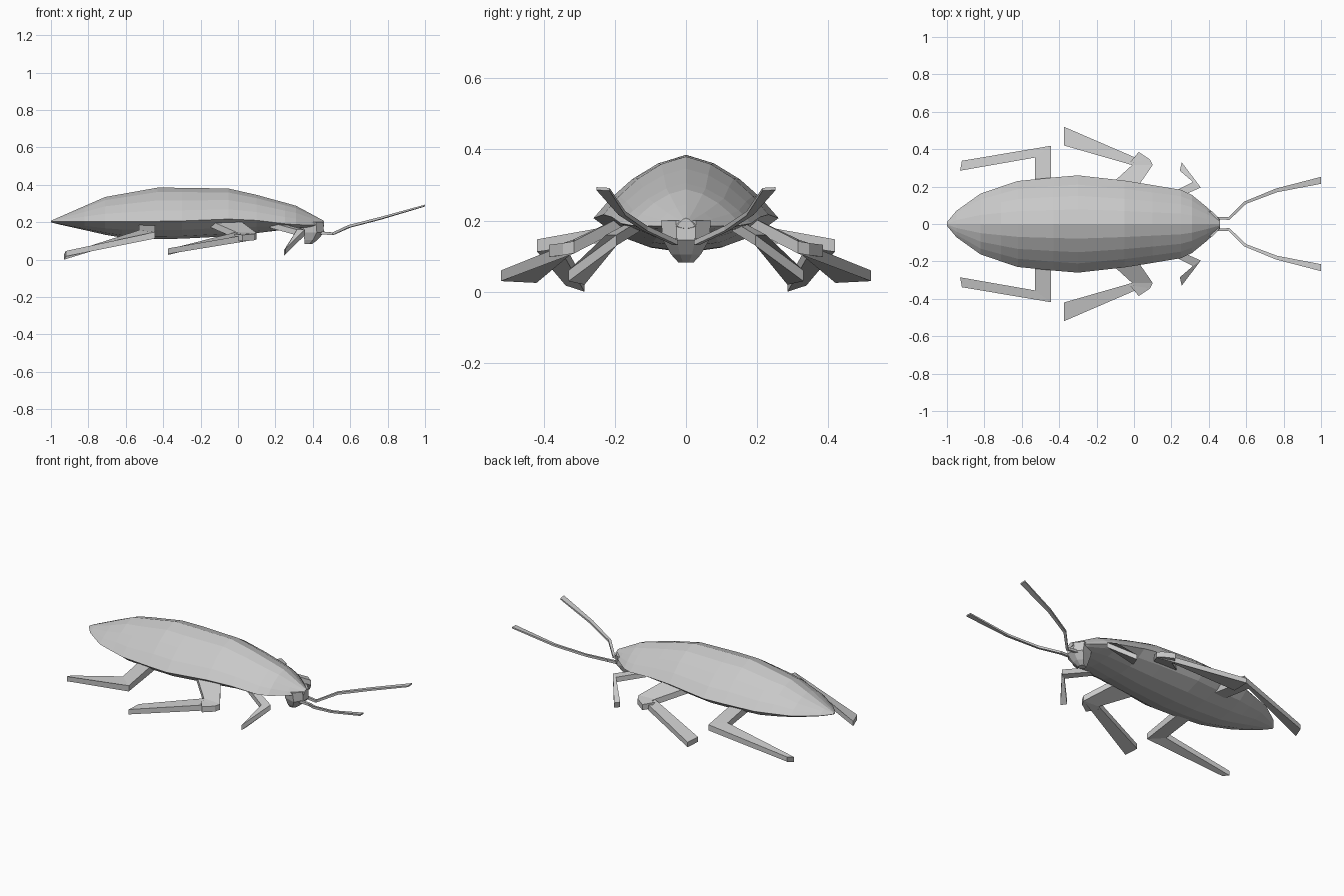
import bpy, bmesh
from mathutils import Vector

grey = bpy.data.materials.new("light grey")
grey.diffuse_color = (0.58, 0.58, 0.58, 1)


def loft(name, rings):
    """Skin a list of equal-length closed rings and cap both ends."""
    bm = bmesh.new()
    loops = [[bm.verts.new(p) for p in r] for r in rings]
    n = len(loops[0])
    for a, b in zip(loops, loops[1:]):
        for i in range(n):
            j = (i + 1) % n
            bm.faces.new((a[i], a[j], b[j], b[i]))
    bm.faces.new(loops[0])
    bm.faces.new(loops[-1])
    bmesh.ops.remove_doubles(bm, verts=bm.verts, dist=0.0005)
    bmesh.ops.recalc_face_normals(bm, faces=bm.faces)
    me = bpy.data.meshes.new(name)
    bm.to_mesh(me)
    bm.free()
    me.materials.append(grey)
    ob = bpy.data.objects.new(name, me)
    bpy.context.collection.objects.link(ob)
    return ob


# Body: x, half width, ridge z, rim z, belly z
stations = [
    (-1.00, 0.010, 0.208, 0.203, 0.199),
    (-0.95, 0.070, 0.230, 0.203, 0.187),
    (-0.82, 0.163, 0.287, 0.203, 0.158),
    (-0.71, 0.200, 0.335, 0.203, 0.133),
    (-0.62, 0.230, 0.351, 0.204, 0.118),
    (-0.43, 0.249, 0.385, 0.205, 0.110),
    (-0.30, 0.260, 0.384, 0.207, 0.112),
    (-0.05, 0.232, 0.380, 0.217, 0.125),
    (0.10, 0.208, 0.346, 0.210, 0.142),
    (0.25, 0.183, 0.305, 0.192, 0.160),
    (0.31, 0.155, 0.288, 0.187, 0.165),
    (0.39, 0.090, 0.245, 0.185, 0.170),
    (0.46, 0.025, 0.207, 0.185, 0.178),
]
upper = [(0, 1), (0.3, 0.87), (0.58, 0.62), (0.81, 0.32), (1, 0)]
lower = [(0.75, 0.5), (0.4, 0.85), (0, 1)]
rings = []
for x, w, top, rim, low in stations:
    half = [(w * u, rim + (top - rim) * v) for u, v in upper]
    half += [(w * u, rim + (low - rim) * v) for u, v in lower]
    full = half + [(-y, z) for y, z in half[-2:0:-1]]
    rings.append([(x, y, z) for y, z in full])
loft("body", rings)

# Head: six-sided, tapering down to the mouth (x centre, depth, width, z)
head = []
for x, d, w, z in [(0.40, 0.055, 0.07, 0.20), (0.405, 0.055, 0.065, 0.145),
                   (0.39, 0.035, 0.042, 0.105), (0.375, 0.02, 0.022, 0.083)]:
    head.append([(x + d * a, w * b, z) for a, b in
                 [(1, 0.4), (0.3, 1), (-1, 0.7), (-1, -0.7), (0.3, -1), (1, -0.4)]])
loft("head", head)


def limb(name, joints, side):
    """Four-sided limb; each joint holds its two edge points and a thickness."""
    rings = []
    for p, q, t in joints:
        up = Vector((0, 0, t / 2))
        pts = [Vector(p) + up, Vector(q) + up, Vector(q) - up, Vector(p) - up]
        rings.append([(v.x, v.y * side, v.z) for v in pts])
    loft(name, rings)


limbs = {
    "front_leg": [
        ((0.21, 0.13, 0.185), (0.17, 0.15, 0.185), 0.03),
        ((0.357, 0.195, 0.145), (0.315, 0.225, 0.145), 0.03),
        ((0.255, 0.33, 0.045), (0.245, 0.285, 0.035), 0.03)],
    "middle_leg": [
        ((0.00, 0.17, 0.20), (-0.17, 0.17, 0.20), 0.035),
        ((0.10, 0.315, 0.125), (-0.01, 0.315, 0.13), 0.035),
        ((-0.375, 0.52, 0.045), (-0.375, 0.42, 0.04), 0.03)],
    "middle_knee": [
        ((0.10, 0.315, 0.125), (-0.01, 0.315, 0.13), 0.034),
        ((0.085, 0.345, 0.12), (0.0, 0.33, 0.125), 0.034),
        ((0.025, 0.385, 0.115), (-0.02, 0.33, 0.12), 0.034)],
    "rear_leg": [
        ((-0.445, 0.14, 0.175), (-0.53, 0.14, 0.175), 0.045),
        ((-0.445, 0.418, 0.13), (-0.53, 0.355, 0.14), 0.035),
        ((-0.92, 0.338, 0.032), (-0.93, 0.285, 0.0145), 0.029)],
    "antenna": [
        ((0.42, 0.026, 0.145), (0.42, 0.040, 0.145), 0.016),
        ((0.51, 0.022, 0.138), (0.505, 0.036, 0.138), 0.014),
        ((0.60, 0.108, 0.178), (0.59, 0.120, 0.178), 0.014),
        ((0.765, 0.170, 0.220), (0.76, 0.190, 0.222), 0.012),
        ((1.00, 0.215, 0.288), (1.00, 0.252, 0.290), 0.008)],
}
for part, joints in limbs.items():
    limb("left_" + part, joints, 1)
    limb("right_" + part, joints, -1)
